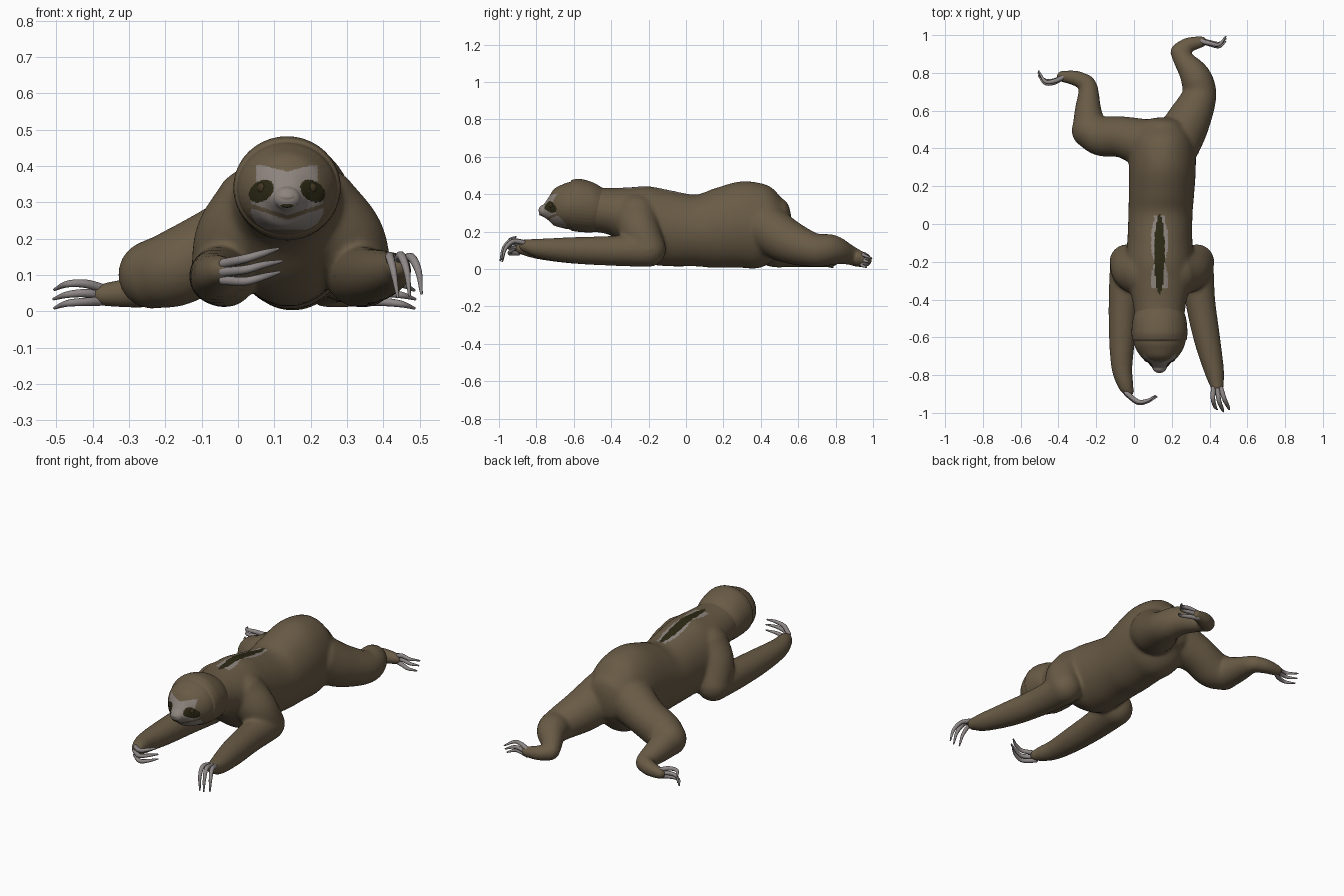
import bpy, bmesh, math
from mathutils import Vector, Matrix

if "Cube" in bpy.data.objects:
    bpy.data.objects.remove(bpy.data.objects["Cube"])


def material(name, rgb):
    m = bpy.data.materials.new(name)
    m.diffuse_color = (*rgb, 1)
    m.use_nodes = True
    m.node_tree.nodes["Principled BSDF"].inputs["Base Color"].default_value = m.diffuse_color
    return m


FUR = material("brown_fur", (0.142, 0.105, 0.061))
PALE = material("pale_grey_fur", (0.265, 0.228, 0.205))
DARK = material("dark_fur", (0.024, 0.021, 0.007))
CLAW = material("claw_grey", (0.27, 0.245, 0.24))
EYE = material("eye_brown", (0.05, 0.035, 0.015))
CX = 0.135  # centre line of head and back


def spline(points, steps):
    """Smooth curve through points given as (x, y, z, width, height)."""
    p = [Vector(q if len(q) == 5 else (*q, q[3])) for q in points]
    p = [p[0] * 2 - p[1]] + p + [p[-1] * 2 - p[-2]]
    out = []
    for a, b, c, d in zip(p, p[1:], p[2:], p[3:]):
        for i in range(steps):
            t = i / steps
            out.append((b * 2 + (c - a) * t + (a * 2 - b * 5 + c * 4 - d) * t * t
                        + (b * 3 - a - c * 3 + d) * t ** 3) * 0.5)
    return out + [p[-2]]


def loft(bm, points, steps=6, sides=24, caps=(None, None), axis=None):
    """Closed tube of elliptical rings with rounded ends; axis fixes the ring direction."""
    s = spline(points, steps)
    pos = [Vector(q[:3]) for q in s]
    n = len(s)
    tan = [Vector(axis) if axis else (pos[min(i + 1, n - 1)] - pos[max(i - 1, 0)]).normalized()
           for i in range(n)]
    rows = []
    angles = [math.radians(a) for a in (80, 60, 40, 20)]
    e0 = caps[0] if caps[0] is not None else min(s[0][3:])
    e1 = caps[1] if caps[1] is not None else min(s[-1][3:])
    for a in angles:
        rows.append((pos[0] - tan[0] * e0 * math.sin(a), tan[0], s[0], math.cos(a)))
    rows += [(pos[i], tan[i], s[i], 1) for i in range(n)]
    for a in reversed(angles):
        rows.append((pos[-1] + tan[-1] * e1 * math.sin(a), tan[-1], s[-1], math.cos(a)))
    ref = Vector((0, 0, 1)) if abs(tan[0].z) < 0.9 else Vector((0, 1, 0))
    side = tan[0].cross(ref)
    rings = []
    for c, t, q, k in rows:
        side = (side - t * side.dot(t)).normalized()
        up = side.cross(t)
        rings.append([bm.verts.new(c + side * (q[3] * k * math.cos(2 * math.pi * j / sides))
                                   + up * (q[4] * k * math.sin(2 * math.pi * j / sides)))
                      for j in range(sides)])
    for a, b in zip(rings, rings[1:]):
        for j in range(sides):
            bm.faces.new((a[j], a[(j + 1) % sides], b[(j + 1) % sides], b[j]))
    bm.faces.new(rings[0][::-1])
    bm.faces.new(rings[-1])


def ball(bm, centre, radii):
    mat = Matrix.Translation(centre) @ Matrix.Diagonal((*radii, 1))
    bmesh.ops.create_uvsphere(bm, u_segments=24, v_segments=16, radius=1, matrix=mat)


def finish(bm, name, mats):
    bmesh.ops.recalc_face_normals(bm, faces=bm.faces)
    me = bpy.data.meshes.new(name)
    bm.to_mesh(me)
    bm.free()
    for m in mats:
        me.materials.append(m)
    me.polygons.foreach_set("use_smooth", [True] * len(me.polygons))
    ob = bpy.data.objects.new(name, me)
    bpy.context.collection.objects.link(ob)
    return ob


def fuse(ob, voxel, smooth, mats, rule):
    """Merge overlapping volumes to one skin, then colour faces by a rule."""
    r = ob.modifiers.new("skin", 'REMESH')
    r.mode, r.voxel_size = 'VOXEL', voxel
    sm = ob.modifiers.new("soften", 'SMOOTH')
    sm.factor, sm.iterations = 0.5, smooth
    dg = bpy.context.evaluated_depsgraph_get()
    me = bpy.data.meshes.new_from_object(ob.evaluated_get(dg))
    ob.modifiers.clear()
    ob.data = me
    me.materials.clear()
    for m in mats:
        me.materials.append(m)
    for f in me.polygons:
        f.use_smooth = True
        f.material_index = rule(f.center, f.normal)


# Body: torso and four limbs fused
bm = bmesh.new()
loft(bm, [(.15, .515, .245, .12, .13), (.15, .455, .237, .158, .2), (.15, .38, .233, .175, .23),
          (.15, .28, .237, .177, .23), (.145, .15, .218, .173, .212), (.14, .05, .206, .17, .192),
          (.137, -.08, .217, .172, .203), (.135, -.2, .235, .18, .207), (.135, -.3, .262, .175, .175),
          (.135, -.4, .305, .145, .128), (.135, -.5, .318, .13, .118)],
     sides=40, caps=(.05, .04), axis=(0, -1, 0))
limbs = [
    # right arm
    [(.215, -.265, .275, .128), (.295, -.245, .2, .11), (.332, -.2, .105, .094)],
    [(.332, -.2, .1, .09), (.35, -.4, .097, .08), (.385, -.6, .1, .071),
     (.425, -.78, .11, .053), (.44, -.86, .125, .036)],
    # left arm
    [(.055, -.265, .275, .128), (-.01, -.245, .2, .11), (-.037, -.2, .105, .094)],
    [(-.037, -.2, .1, .09), (-.055, -.4, .097, .08), (-.063, -.6, .098, .07),
     (-.064, -.76, .103, .056), (-.045, -.85, .11, .043), (-.03, -.885, .11, .032)],
    # right leg and foot
    [(.225, .43, .22, .13), (.285, .54, .15, .118), (.345, .68, .102, .092),
     (.325, .78, .102, .082), (.265, .865, .078, .056), (.238, .91, .06, .047)],
    [(.24, .915, .056, .046), (.29, .948, .05, .041), (.36, .965, .045, .03)],
    # left leg and foot
    [(.08, .42, .235, .135), (-.06, .46, .175, .11), (-.17, .465, .12, .106), (-.235, .495, .102, .096)],
    [(-.235, .495, .1, .094), (-.243, .6, .08, .072), (-.24, .71, .06, .052), (-.25, .745, .056, .046)],
    [(-.25, .745, .055, .046), (-.31, .772, .05, .041), (-.38, .782, .045, .031)],
]
for limb in limbs:
    loft(bm, limb)


def back_stripe(c, n):
    dx = abs(c.x - CX)
    if n.z < .4 or c.z < .3:
        return 0
    if dx < .027 * math.sqrt(max(0, 1 - ((c.y + .16) / .21) ** 2)):
        return 2
    if -.34 < c.y < .045 and dx < .028 + .018 * abs(math.sin((c.y + .2) * 14)):
        return 1
    return 0


body = finish(bm, "body", [FUR])
fuse(body, .008, 20, [FUR, PALE, DARK], back_stripe)

# Head: hood of fur, tapering face and snout
bm = bmesh.new()
loft(bm, [(CX, -.44, .32, .12, .11), (CX, -.5, .33, .141, .134), (CX, -.57, .34, .148, .142),
          (CX, -.612, .34, .145, .136)], sides=40, caps=(.03, .012), axis=(0, -1, 0))
loft(bm, [(CX, -.57, .338, .135, .128), (CX, -.625, .338, .137, .126), (CX, -.665, .335, .123, .115),
          (CX, -.705, .33, .096, .098), (CX, -.733, .322, .063, .064), (CX, -.762, .311, .038, .032)],
     sides=40, caps=(0, .026), axis=(0, -1, 0))


def face_marks(c, n):
    dx, z = abs(c.x - CX), c.z
    if c.y > -.64 or n.y > .1:
        return 0
    u, v = dx - .071, z - .331
    if ((u * .8 - v * .6) / .038) ** 2 + ((u * .6 + v * .8) / .027) ** 2 < 1:
        return 2
    if abs(z - .258 - .33 * dx) < .006 and c.y > -.76:
        return 0
    top = .385 + .25 * min(dx, .07)
    half = .085 if z > .33 else .1
    if z < top and dx < half and z > .225 + 1.8 * max(0, dx - .075):
        return 1
    return 0


head = finish(bm, "head", [FUR])
fuse(head, .004, 6, [FUR, PALE, DARK], face_marks)

# Eyes, nose and mouth
for label, s in (("left", -1), ("right", 1)):
    bm = bmesh.new()
    ball(bm, (CX + s * .066, -.718, .34), (.016, .012, .016))
    finish(bm, label + "_eye", [EYE])
bm = bmesh.new()
ball(bm, (CX, -.777, .315), (.024, .012, .013))
finish(bm, "nose", [PALE])
bm = bmesh.new()
loft(bm, [(CX - .024, -.769, .297, .006), (CX, -.779, .291, .006), (CX + .024, -.769, .297, .006)], sides=8)
finish(bm, "mouth", [DARK])

# Claws: three per limb, each a curved taper from base to tip
claws = {
    "left_hand": [[(-.04, -.895, .132), (.02, -.94, .145), (.07, -.935, .16), (.11, -.91, .172)],
                  [(-.04, -.9, .108), (.02, -.945, .115), (.07, -.94, .128), (.12, -.915, .138)],
                  [(-.04, -.895, .085), (.02, -.94, .083), (.07, -.935, .095), (.115, -.91, .108)]],
    "right_hand": [[(.42, -.87, .142), (.418, -.925, .15), (.428, -.965, .11), (.44, -.982, .04)],
                   [(.442, -.875, .145), (.45, -.935, .152), (.465, -.975, .11), (.472, -.993, .045)],
                   [(.46, -.87, .142), (.478, -.925, .148), (.497, -.965, .11), (.505, -.982, .05)]],
    "left_foot": [[(-.37, .78, .062), (-.42, .757, .076), (-.47, .755, .075), (-.505, .81, .06)],
                  [(-.37, .785, .044), (-.42, .76, .05), (-.47, .76, .046), (-.507, .8, .034)],
                  [(-.37, .78, .028), (-.42, .75, .026), (-.47, .745, .022), (-.505, .785, .009)]],
    "right_foot": [[(.35, .97, .06), (.40, .957, .076), (.45, .95, .074), (.485, .992, .058)],
                   [(.35, .973, .043), (.40, .962, .05), (.45, .955, .045), (.487, .98, .034)],
                   [(.35, .97, .028), (.40, .953, .026), (.45, .94, .02), (.485, .965, .009)]],
}
for limb, group in claws.items():
    bm = bmesh.new()
    for path in group:
        loft(bm, [(*p, r) for p, r in zip(path, (.013, .012, .0095, .004))], sides=10)
    finish(bm, limb + "_claws", [CLAW])
